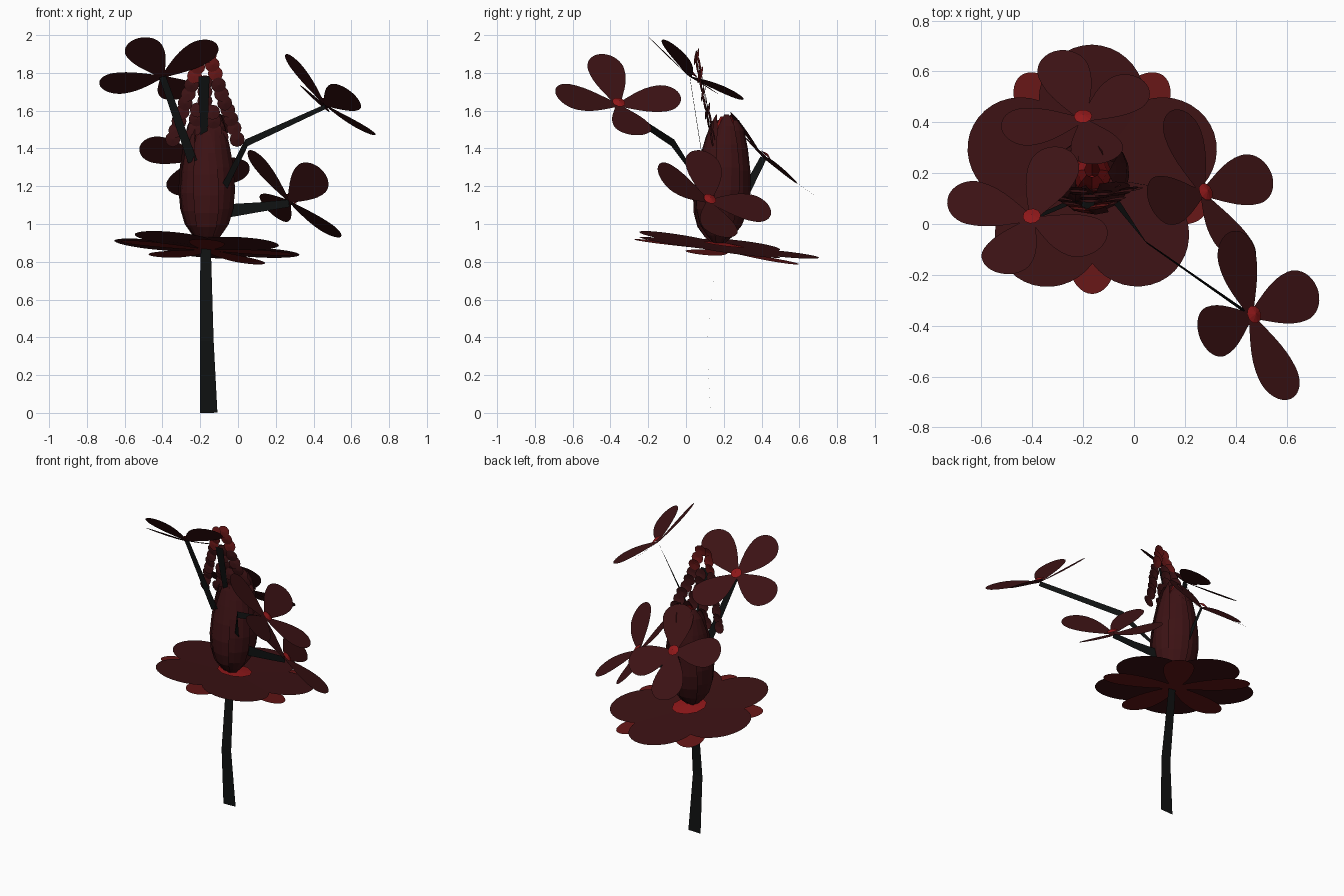
import bpy, math
from mathutils import Vector as V

if "Cube" in bpy.data.objects:
    bpy.data.objects.remove(bpy.data.objects["Cube"])


def mat(name, rgb):
    m = bpy.data.materials.new(name)
    m.diffuse_color = (*rgb, 1)
    m.use_nodes = True
    m.node_tree.nodes["Principled BSDF"].inputs["Base Color"].default_value = m.diffuse_color
    return m


DARK = mat("dark_petal", (0.045, 0.006, 0.007))
MID = mat("red_sepal", (0.13, 0.008, 0.008))
RED = mat("red_centre", (0.28, 0.009, 0.010))
STEM = mat("black_stem", (0.005, 0.006, 0.006))


def make(name, verts, faces, m):
    me = bpy.data.meshes.new(name)
    me.from_pydata([tuple(v) for v in verts], [], faces)
    me.update()
    me.materials.append(m)
    ob = bpy.data.objects.new(name, me)
    bpy.context.collection.objects.link(ob)
    return ob


def grid(name, rows, m):
    n = len(rows[0])
    verts = [p for r in rows for p in r]
    faces = [(i * n + j, i * n + j + 1, (i + 1) * n + j + 1, (i + 1) * n + j)
             for i in range(len(rows) - 1) for j in range(n - 1)]
    return make(name, verts, faces, m)


# flat teardrop petal: narrow base, widest at fraction 'peak', rounded end
def petal(name, c, tip, normal, width, m, peak=0.7, base=0.12, power=1.0):
    c, tip = V(c), V(tip)
    side = V(normal).cross(tip).normalized() * width / 2
    ts = [peak * i / 7 for i in range(7)]
    ts += [peak + (1 - peak) * math.sin(math.pi / 2 * i / 9) for i in range(10)]
    rows = []
    for t in ts:
        if t < peak:
            f = base + (1 - base) * math.sin(math.pi / 2 * t / peak) ** power
        else:
            f = math.sqrt(max(0.0004, 1 - ((t - peak) / (1 - peak)) ** 2))
        p = c + tip * t
        rows.append([p - side * f, p + side * f])
    return grid(name, rows, m)


def disc(name, c, normal, r, m, sides=12, dome=0.0):
    n = V(normal).normalized()
    q = n.to_track_quat('Z', 'Y')
    c = V(c)
    verts = [c + q @ V((r * math.cos(a), r * math.sin(a), 0))
             for a in (2 * math.pi * i / sides for i in range(sides))]
    verts.append(c + n * dome)
    return make(name, verts, [(i, (i + 1) % sides, sides) for i in range(sides)], m)


# flat ribbon along a path
def ribbon(name, pts, widths, normal, m=STEM):
    pts = [V(p) for p in pts]
    rows = []
    for i, p in enumerate(pts):
        d = pts[min(i + 1, len(pts) - 1)] - pts[max(i - 1, 0)]
        s = d.cross(V(normal)).normalized() * widths[i] / 2
        rows.append([p - s, p + s])
    return grid(name, rows, m)


# main stem
ribbon("stem", [(-.155, .13, 0), (-.165, .11, .38), (-.17, .15, .75), (-.17, .17, .92)],
       [.092, .072, .06, .05], (0, 1, 0))

# four-petalled flowers: centre, facing direction, petal tip offsets
flowers = [
    ("upper_left", (-.40, .02, 1.78), (-.10, .57, .81),
     [(-.14, -.21, .20), (-.33, .09, -.05), (.12, .28, -.11), (.28, -.10, .18)]),
    ("upper_right", (.46, -.36, 1.63), (.63, .22, .75),
     [(-.20, -.09, .27), (-.08, .33, .05), (.26, .11, -.16), (.15, -.33, .06)]),
    ("lower_right", (.27, .12, 1.12), (.64, .33, .69),
     [(-.21, -.04, .27), (.17, -.27, .17), (-.11, .33, -.05), (.27, .08, -.19)]),
    ("back", (-.20, .41, 1.35), (-.04, .68, .73),
     [(.08, -.17, .24), (-.32, -.04, .06), (-.11, .27, -.20), (.24, .15, -.10)]),
]
for name, c, n, tips in flowers:
    for i, t in enumerate(tips):
        petal(f"{name}_petal_{i}", c, t, n, .205, DARK, .7, .14, 1.15)
    disc(f"{name}_centre", V(c) + V(n) * .02, n, .036, RED, 10, .012)

# branches carrying the flowers
ribbon("branch_upper_left", [(-.24, .09, 1.33), (-.40, .02, 1.78)], [.05, .035], (0, 1, 0))
ribbon("branch_upper_right", [(-.08, .10, 1.18), (.045, -.07, 1.43), (.46, -.36, 1.62)],
       [.035, .04, .03], (.3, -.8, .5))
ribbon("branch_lower_right", [(-.05, .17, 1.07), (.12, .14, 1.09), (.27, .12, 1.11)],
       [.07, .05, .04], (0, 1, 0))
ribbon("branch_back", [(-.17, .29, 1.12), (-.20, .41, 1.35)], [.05, .035], (1, 0, .3))

# wide base bloom: tilted ring of five petals with five sepals beneath
BX, BY, SX, SY = -.165, .20, -.076, -.13
base_n = V((-SX, -SY, 1)).normalized()


def ring(label, start, length, width, z, lift, m, peak):
    for k in range(5):
        a = math.radians(start + 72 * k)
        dx, dy = length * math.cos(a), length * math.sin(a)
        petal(f"{label}_{k}", (BX, BY, z), (dx, dy, SX * dx + SY * dy + lift),
              base_n, width, m, peak, .15, .8)


ring("base_petal", 18, .505, .42, .872, .015, DARK, .57)
ring("base_sepal", 54, .475, .19, .862, -.005, MID, .7)
disc("base_centre", (BX, BY, .892), base_n, .11, RED, 10, .01)

# closed bud: overlapping upright petals around a red core
profile = [(.90, .03), (.94, .07), (1.0, .112), (1.08, .136), (1.18, .146),
           (1.30, .138), (1.42, .118), (1.52, .095), (1.58, .07)]


def bud_axis(z):
    return V((-.165, .17 + (z - .9) * .065, z))


for k in range(7):
    mid = 2 * math.pi * k / 7
    rows = []
    for i, (z, r) in enumerate(profile):
        z -= .03 * (k % 3) * i / 8
        half = math.radians(38) * (1 if i < 5 else math.sqrt(1 - ((i - 4) / 4.15) ** 2))
        row = []
        for j in range(5):
            s = j / 2 - 1
            a = mid + s * half
            rr = r + .008 * s
            row.append(bud_axis(z) + V((rr * math.cos(a), rr * math.sin(a), 0)))
        rows.append(row)
    grid(f"bud_petal_{k}", rows, DARK)
core = []
for z, r in [(.9, .02), (1.1, .075), (1.35, .08), (1.5, .06), (1.57, .03)]:
    core.append([bud_axis(z) + V((r * math.cos(a), r * math.sin(a), 0))
                 for a in (2 * math.pi * j / 8 for j in range(9))])
grid("bud_core", core, RED)

# flower spike: flat ribbon with rows of small flat discs, widening downward
ribbon("spike_stem", [(-.18, .13, 1.44), (-.18, .055, 1.78)], [.035, .058], (0, 1, 0))
for row in range(10):
    z = 1.88 - .048 * row
    y = .05 + (1.88 - z) * .2
    half = .022 + .0165 * row
    count = 2 + row // 3
    for i in range(count):
        s = 2 * i / (count - 1) - 1
        disc(f"spike_bud_{row}_{i}", (-.175 + s * half, y + .012 * (i % 2), z + .012 * (i % 2)),
             (.15 * s, -1, .15 - .3 * (row % 2)), .04, MID if row < 3 else DARK, 12, .006)
